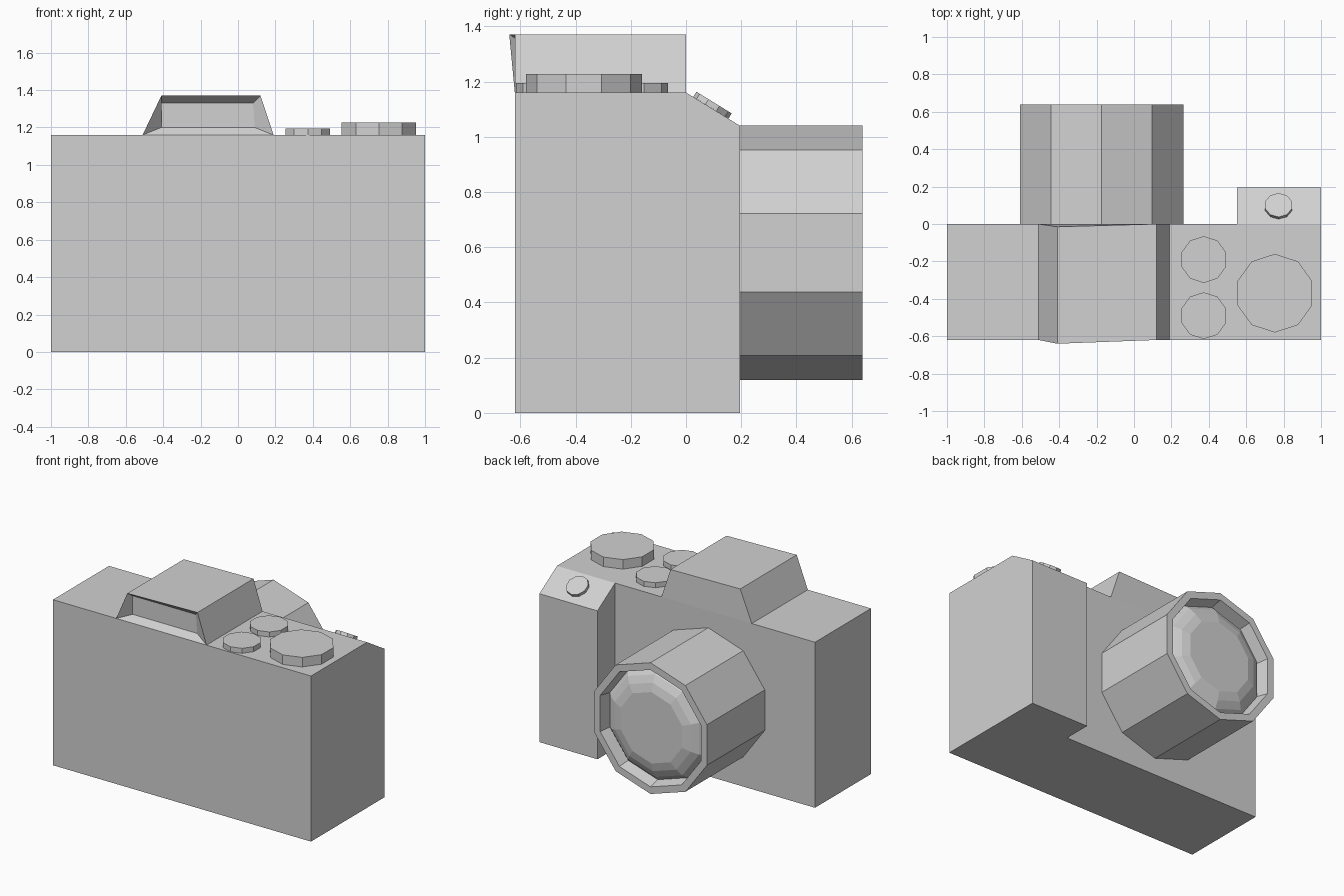
import bpy, bmesh
from math import pi, cos, sin, atan2
from mathutils import Matrix, Vector

if "Cube" in bpy.data.objects:
    bpy.data.objects.remove(bpy.data.objects["Cube"])

grey = bpy.data.materials.new("light_grey")
grey.use_nodes = True
grey.diffuse_color = (0.64, 0.64, 0.64, 1)
grey.node_tree.nodes["Principled BSDF"].inputs["Base Color"].default_value = (0.64, 0.64, 0.64, 1)

SIDES = 10
BACK = -0.62
TOP = 1.16


def finish(name, bm, matrix=Matrix()):
    """Turn a bmesh into a named, flat shaded object."""
    bmesh.ops.recalc_face_normals(bm, faces=bm.faces)
    mesh = bpy.data.meshes.new(name)
    bm.to_mesh(mesh)
    bm.free()
    mesh.materials.append(grey)
    obj = bpy.data.objects.new(name, mesh)
    obj.matrix_world = matrix
    bpy.context.collection.objects.link(obj)
    return obj


def lathe(name, profile, matrix):
    """Ten-sided solid from (radius, height) rings, capped at both ends."""
    bm = bmesh.new()
    rings = []
    for r, h in profile:
        angles = [pi / 2 + 2 * pi * i / SIDES for i in range(SIDES)]
        rings.append([bm.verts.new((r * cos(a), r * sin(a), h)) for a in angles])
    for low, high in zip(rings, rings[1:]):
        for i in range(SIDES):
            j = (i + 1) % SIDES
            bm.faces.new((low[i], low[j], high[j], high[i]))
    bm.faces.new(rings[0])
    bm.faces.new(rings[-1])
    return finish(name, bm, matrix)


# Body with a grip whose top slopes down
bm = bmesh.new()
plan = [(-1, BACK), (1, BACK), (1, 0), (1, 0.195), (0.55, 0.195), (0.55, 0), (-1, 0)]
bottom = [bm.verts.new((x, y, 0)) for x, y in plan]
top = [bm.verts.new((x, y, 1.04 if y > 0.1 else TOP)) for x, y in plan]
bm.faces.new(bottom)
for i in range(len(plan)):
    j = (i + 1) % len(plan)
    bm.faces.new((bottom[i], bottom[j], top[j], top[i]))
bm.faces.new((top[0], top[1], top[2], top[5], top[6]))
bm.faces.new(top[2:6])
finish("camera_body", bm)

# Viewfinder hump with a sunken eyepiece window at the back
bm = bmesh.new()
front = [(-0.51, 0, TOP), (0.19, 0, TOP), (0.12, 0, 1.37), (-0.41, -0.015, 1.37)]
back = [(-0.51, BACK, TOP), (0.19, BACK, TOP), (0.12, BACK, 1.37), (-0.41, -0.64, 1.37)]
window = [(-0.41, -0.58, 1.2), (0.09, -0.58, 1.2), (0.08, -0.58, 1.33), (-0.41, -0.58, 1.33)]
loops = [[bm.verts.new(p) for p in loop] for loop in (front, back, window)]
for a, b in zip(loops, loops[1:]):
    for i in range(4):
        j = (i + 1) % 4
        bm.faces.new((a[i], a[j], b[j], b[i]))
bm.faces.new(loops[0])
bm.faces.new(loops[2])
finish("viewfinder_hump", bm)

# Lens barrel with a rim, a recess and a domed glass
lens_profile = [(0.46, 0), (0.46, 0.64), (0.41, 0.64), (0.39, 0.56),
                (0.36, 0.59), (0.31, 0.615), (0.25, 0.63)]
lathe("lens", lens_profile,
      Matrix.Translation((-0.173, 0, 0.58)) @ Matrix.Rotation(-pi / 2, 4, "X"))

# Dials on the top plate
for name, x, y, radius, height in (("front_small_dial", 0.373, -0.19, 0.125, 0.035),
                                   ("back_small_dial", 0.373, -0.49, 0.125, 0.035),
                                   ("large_dial", 0.753, -0.37, 0.21, 0.067)):
    lathe(name, [(radius, 0), (radius, height)], Matrix.Translation((x, y, TOP)))

# Shutter button on the sloped grip
slope = Matrix.Rotation(-atan2(0.12, 0.195), 4, "X")
lathe("shutter_button", [(0.075, 0), (0.075, 0.022)],
      Matrix.Translation((0.773, 0.09, 1.105)) @ slope)
